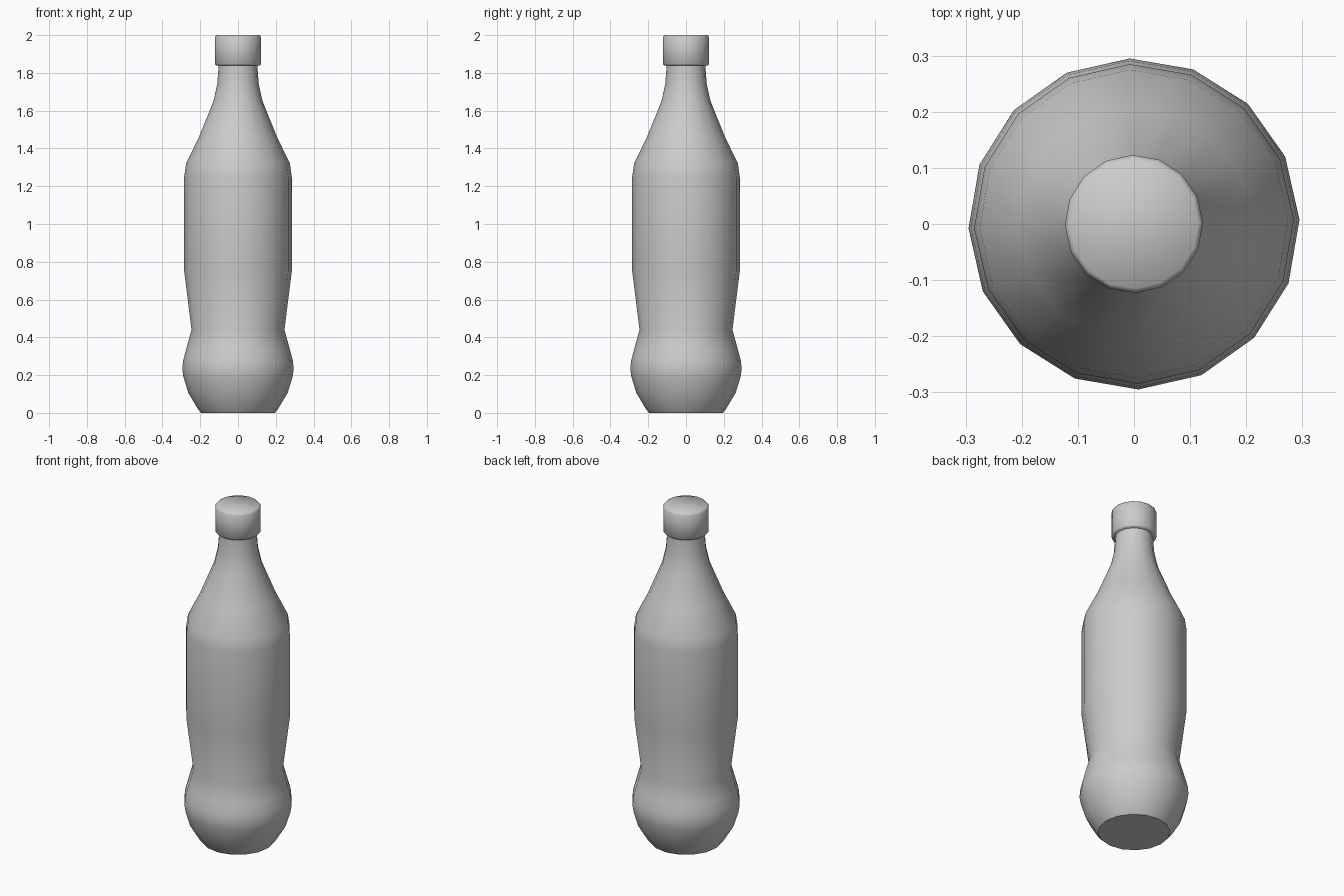
import bpy, bmesh, math

if "Cube" in bpy.data.objects:
    bpy.data.objects.remove(bpy.data.objects["Cube"])

SIDES = 16
TURN = math.radians(1.5)


def lathe(name, profile, angle):
    """Revolve (radius, height) points around z and close both ends."""
    bm = bmesh.new()
    rings = []
    for r, z in profile:
        rings.append([bm.verts.new((r * math.cos(TURN + 2 * math.pi * i / SIDES),
                                    r * math.sin(TURN + 2 * math.pi * i / SIDES), z))
                      for i in range(SIDES)])
    for a, b in zip(rings, rings[1:]):
        for i in range(SIDES):
            j = (i + 1) % SIDES
            bm.faces.new((a[i], a[j], b[j], b[i]))
    bm.faces.new(rings[0][::-1])
    bm.faces.new(rings[-1])
    mesh = bpy.data.meshes.new(name)
    bm.to_mesh(mesh)
    bm.free()
    obj = bpy.data.objects.new(name, mesh)
    bpy.context.collection.objects.link(obj)
    bpy.ops.object.select_all(action='DESELECT')
    obj.select_set(True)
    bpy.context.view_layer.objects.active = obj
    bpy.ops.object.shade_smooth_by_angle(angle=math.radians(angle))
    return obj


# Bottle: flat base, round lower bulge, waist, straight body, shoulder, neck
lathe("bottle_body", [
    (0.195, 0.0), (0.21, 0.017), (0.263, 0.105), (0.289, 0.19), (0.295, 0.23),
    (0.291, 0.275), (0.275, 0.335), (0.246, 0.44), (0.285, 0.75), (0.285, 1.25),
    (0.275, 1.32), (0.207, 1.46), (0.13, 1.65), (0.11, 1.74), (0.103, 1.83),
    (0.103, 1.86)], 40)

# Screw cap with a small bevel around the top
lathe("cap", [(0.116, 1.84), (0.123, 1.847), (0.123, 1.99), (0.115, 2.0)], 60)
